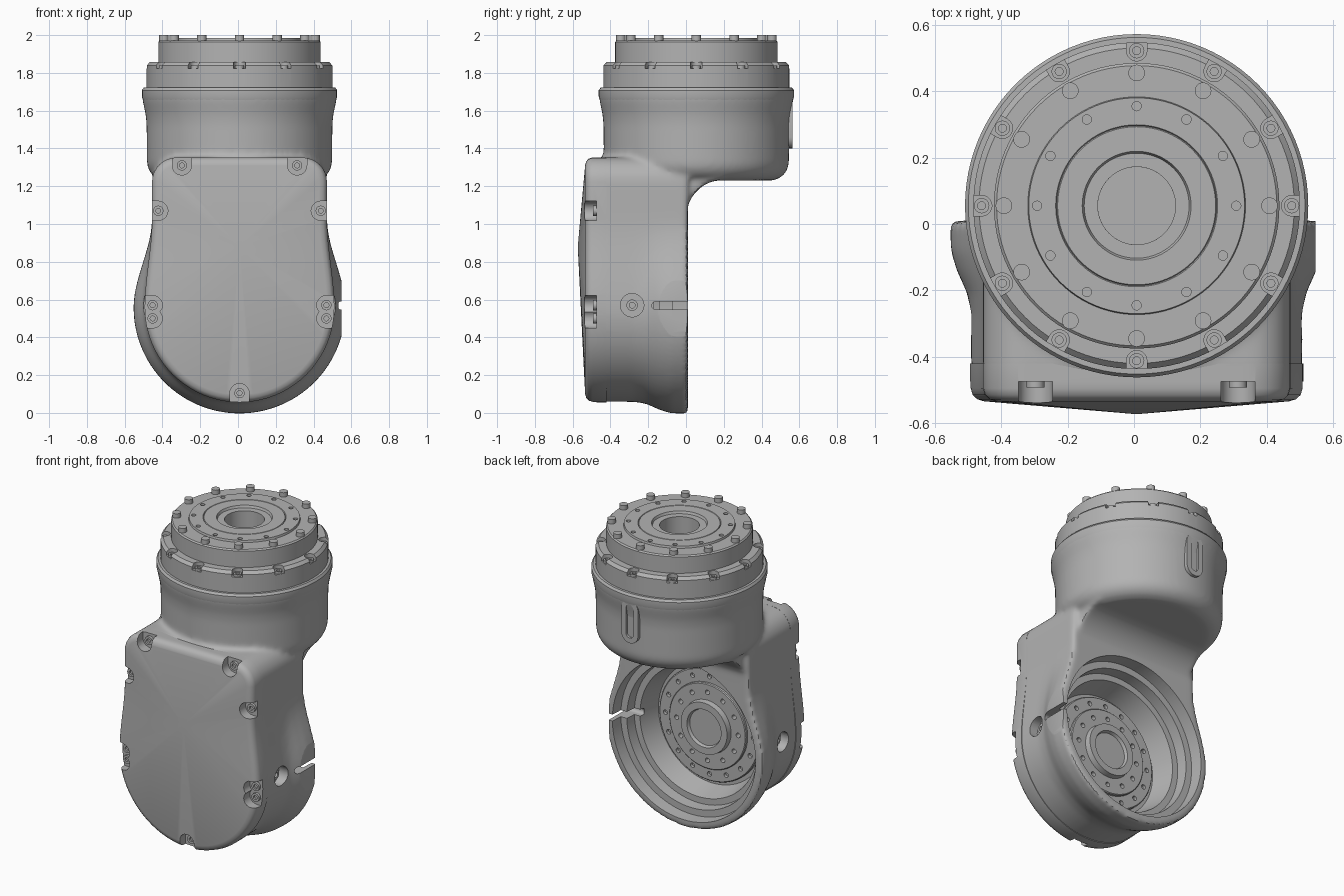
import bpy
import bmesh
from math import sin, cos, pi, radians

default = bpy.context.scene.objects.get("Cube")
if default:
    bpy.data.objects.remove(default)

metal = bpy.data.materials.new("cast grey metal")
metal.use_nodes = True
GREY = (0.45, 0.45, 0.45, 1)
metal.diffuse_color = GREY
metal.node_tree.nodes["Principled BSDF"].inputs["Base Color"].default_value = GREY

CX, CY, CZ = 0.008, 0.055, 0.558   # upper axis (CX, CY), lower axis (CX, CZ)
parts = []


# ---- helpers ----
def place(axis, a, b, h):
    return {"X": (h, a, b), "Y": (a, h, b), "Z": (a, b, h)}[axis]


def loft(name, rings, closed=False, apex=None):
    """Skin a stack of point rings; cap the ends unless closed."""
    bm = bmesh.new()
    rows = [[bm.verts.new(p) for p in ring] for ring in rings]
    count = len(rows[0])
    pairs = list(zip(rows, rows[1:]))
    if closed:
        pairs.append((rows[-1], rows[0]))
    for low, high in pairs:
        for i in range(count):
            j = (i + 1) % count
            bm.faces.new((low[i], low[j], high[j], high[i]))
    if not closed:
        bm.faces.new(rows[0])
        if apex:
            tip = bm.verts.new(apex)
            for i in range(count):
                bm.faces.new((rows[-1][i], rows[-1][(i + 1) % count], tip))
        else:
            bm.faces.new(rows[-1])
    bmesh.ops.recalc_face_normals(bm, faces=bm.faces)
    mesh = bpy.data.meshes.new(name)
    bm.to_mesh(mesh)
    bm.free()
    obj = bpy.data.objects.new(name, mesh)
    bpy.context.scene.collection.objects.link(obj)
    parts.append(obj)
    return obj


def prism(name, outline, axis, low, high):
    return loft(name, [[place(axis, a, b, h) for a, b in outline] for h in (low, high)])


def revolve(name, profile, axis, a, b, sides=96, closed=False):
    turns = [2 * pi * i / sides for i in range(sides)]
    return loft(name, [[place(axis, a + r * cos(t), b + r * sin(t), h) for t in turns]
                       for r, h in profile], closed)


def rod(name, radius, axis, a, b, low, high, sides=24):
    return revolve(name, [(radius, low), (radius, high)], axis, a, b, sides)


def stadium(a, b, da, db, r, steps=10):
    """Rounded slot outline from (a, b) to (a + da, b + db)."""
    length = (da * da + db * db) ** 0.5
    u, v = da / length, db / length
    pts = []
    for ca, cb, side in ((a, b, -1), (a + da, b + db, 1)):
        for i in range(steps + 1):
            t = -pi / 2 + pi * i / steps
            x, y = side * cos(t) * r, side * sin(t) * r
            pts.append((ca + x * u - y * v, cb + x * v + y * u))
    return pts


def around(count, radius, a, b):
    return [(a + radius * cos(2 * pi * i / count), b + radius * sin(2 * pi * i / count))
            for i in range(count)]


def boolean(target, tool, operation="DIFFERENCE"):
    mod = target.modifiers.new(operation, "BOOLEAN")
    mod.operation, mod.object, mod.solver = operation, tool, "EXACT"


def bake(target):
    """Apply the modifiers and drop the tools they used."""
    tools = [m.object for m in target.modifiers if m.type == "BOOLEAN"]
    graph = bpy.context.evaluated_depsgraph_get()
    graph.update()
    target.data = bpy.data.meshes.new_from_object(target.evaluated_get(graph))
    target.modifiers.clear()
    for tool in tools:
        parts.remove(tool)
        bpy.data.objects.remove(tool)


def cut(target, tools):
    for tool in tools:
        boolean(target, tool)
    bake(target)


def housing_outline(round_r, half_w, top, corner):
    """Round at the bottom, narrowing to a straight top with round corners."""
    half = [(round_r * sin(i * pi / 40), CZ - round_r * cos(i * pi / 40)) for i in range(21)]
    for i in range(1, 13):
        t = i / 12
        half.append((round_r + (half_w - round_r) * t * t * (3 - 2 * t), CZ + 0.47 * t))
    for i in range(9):
        t = i * pi / 16
        half.append((half_w - corner + corner * cos(t), top - corner + corner * sin(t)))
    return [(CX + x, z) for x, z in half] + [(CX - x, z) for x, z in reversed(half[1:])]


def housing_ring(y, r, inset=0.0):
    return [(x, y, z) for x, z in
            housing_outline(r - inset, 0.463 - inset, 1.352 - inset, 0.13 - inset)]


# ---- cast body: lower housing, upper barrel and neck blended together ----
sections = [(-0.46, 0.498), (-0.27, 0.5), (-0.21, 0.51), (-0.14, 0.542), (-0.08, 0.56), (0.01, 0.562)]
body = loft("cast_body", [housing_ring(y, r) for y, r in sections])
bend = [(0.39 + 0.1 * sin(i * pi / 16), 1.33 - 0.1 * cos(i * pi / 16)) for i in range(9)]
barrel = revolve("barrel", bend + [(0.492, 1.53), (0.497, 1.58), (0.514, 1.66), (0.514, 1.71)],
                 "Z", CX, CY)
web = [(0.2 - 0.2 * cos(i * pi / 24), 1.035 + 0.2 * sin(i * pi / 24)) for i in range(13)]
neck = prism("neck", web + [(0.2, 1.32), (-0.2, 1.32), (-0.2, 1.035)], "X", CX - 0.43, CX + 0.43)
boolean(body, barrel, "UNION")
boolean(body, neck, "UNION")
remesh = body.modifiers.new("blend", "REMESH")
remesh.mode, remesh.voxel_size = "VOXEL", 0.014
soften = body.modifiers.new("soften", "SMOOTH")
soften.factor, soften.iterations = 0.5, 9
bake(body)

# stepped rear cavity, bore, side flat, clamp slot and side screw holes
cavity = [(0.385, -0.28), (0.42, -0.14), (0.46, -0.14), (0.465, -0.07), (0.508, -0.07), (0.518, 0.1)]
flat = [(-0.23, 0.3), (0.1, 0.3), (0.1, 0.85), (-0.23, 0.85)]
cut(body, [
    revolve("cavity", cavity, "Y", CX, CZ),
    rod("bore", 0.117, "Z", CX, CY, 1.4, 1.8, 64),
    prism("flat", flat, "X", 0.547, 0.7),
    prism("slot", stadium(-0.16, 0.568, 0.3, 0, 0.021), "X", 0.42, 0.7),
    rod("hole", 0.062, "X", -0.285, 0.57, 0.45, 0.7, 32),
    rod("hole", 0.062, "X", -0.285, 0.57, -0.7, -0.434, 32)])
for side in (-1, 1):
    base = CX + side * 0.44
    revolve("side_screw", [(0.03, base), (0.03, base + side * 0.025), (0.015, base + side * 0.025),
                           (0.015, base + side * 0.01)], "X", -0.285, 0.57, 24)

# ---- front cover with a shallow peak and open screw pockets ----
rims = [(-0.42, 0), (-0.495, 0), (-0.515, 0.006), (-0.528, 0.02), (-0.534, 0.04)]
cover = loft("front_cover", [housing_ring(y, 0.502, inset) for y, inset in rims],
             apex=(CX, -0.573, 0.88))
pockets = [(0, 0.105, 0, -1)]
for side in (-1, 1):
    pockets += [(side * 0.305, 1.31, 0, 1), (side * 0.43, 1.07, side, 0),
                (side * 0.46, 0.5, side, 0), (side * 0.46, 0.57, side, 0)]
cut(cover, [prism("pocket", stadium(CX + x, z, dx * 0.2, dz * 0.2, 0.051), "Y", -0.7, -0.475)
            for x, z, dx, dz in pockets])
for x, z, dx, dz in pockets:
    revolve("cover_screw", [(0.027, -0.47), (0.027, -0.492), (0.013, -0.492), (0.013, -0.48)],
            "Y", CX + x, z, 24)

# ---- drive flange at the bottom of the cavity ----
steps = [(0.36, -0.3), (0.36, -0.256), (0.354, -0.25), (0.275, -0.25), (0.275, -0.235),
         (0.27, -0.23), (0.17, -0.23), (0.165, -0.195), (0.122, -0.195), (0.115, -0.215)]
drive = revolve("drive_flange", steps, "Y", CX, CZ)
cut(drive, [rod("hole", 0.015, "Y", x, z, -0.27, -0.1, 16)
            for x, z in around(16, 0.315, CX, CZ) + around(12, 0.22, CX, CZ)])

# ---- collar and notched flange on the barrel ----
revolve("barrel_collar", [(0.4, 1.65), (0.51, 1.65), (0.517, 1.675), (0.517, 1.708), (0.507, 1.722),
                          (0.4, 1.722)], "Z", CX, CY, closed=True)
flange = revolve("notched_flange", [(0.35, 1.69), (0.492, 1.69), (0.492, 1.84), (0.475, 1.858),
                                    (0.35, 1.858)], "Z", CX, CY, closed=True)
seats = around(12, 0.467, CX, CY)
cut(flange, [prism("notch", stadium(x, y, (x - CX) * 0.4, (y - CY) * 0.4, 0.031), "Z", 1.822, 1.9)
             for x, y in seats])
for x, y in seats:
    revolve("flange_screw", [(0.023, 1.81), (0.023, 1.838), (0.012, 1.838), (0.012, 1.828)],
            "Z", x, y, 20)

# ---- output disc with bolts and threaded holes ----
face = [(0.117, 1.68), (0.117, 1.97), (0.158, 1.97), (0.164, 1.985), (0.238, 1.985), (0.241, 1.98),
        (0.244, 1.985), (0.325, 1.985), (0.328, 1.972), (0.422, 1.972), (0.43, 1.964), (0.43, 1.68)]
disc = revolve("output_disc", face, "Z", CX, CY, closed=True)
cut(disc, [rod("hole", 0.014, "Z", x, y, 1.95, 2.1, 16) for x, y in around(12, 0.3, CX, CY)])
for x, y in around(12, 0.4, CX, CY):
    rod("disc_bolt", 0.025, "Z", x, y, 1.96, 2.0)

# ---- slotted pad on the back of the barrel ----
pad = prism("rear_pad", stadium(CX, 1.46, 0, 0.16, 0.06), "Y", 0.5, 0.565)
cut(pad, [prism("slot", stadium(CX, 1.46, 0, 0.16, 0.027), "Y", 0.55, 0.6)])

# ---- material and shading ----
bpy.ops.object.select_all(action="DESELECT")
for obj in parts:
    obj.data.materials.clear()
    obj.data.materials.append(metal)
    obj.select_set(True)
bpy.context.view_layer.objects.active = body
bpy.ops.object.shade_smooth_by_angle(angle=radians(32))
bpy.ops.object.select_all(action="DESELECT")
